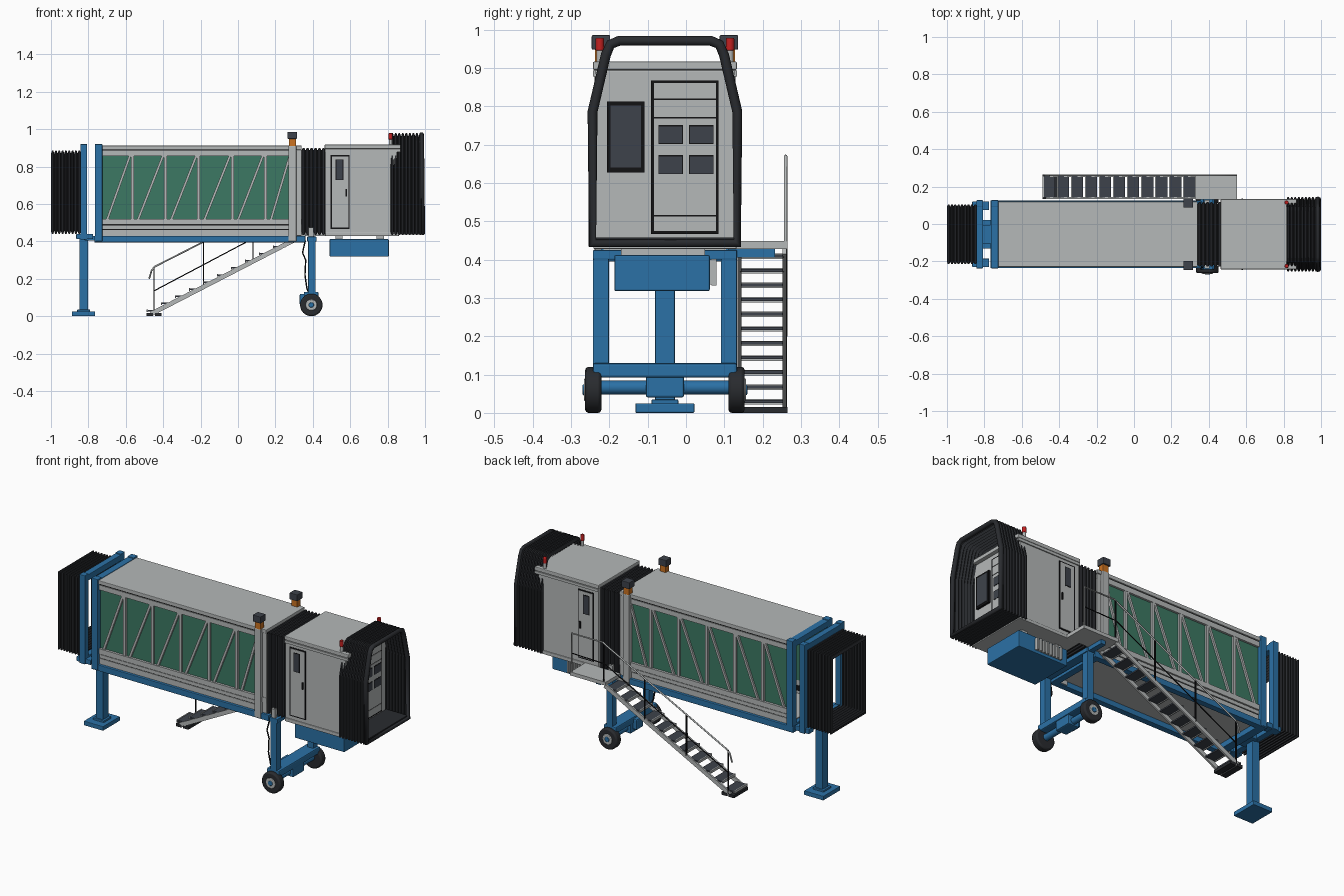
import bpy, bmesh, math
from mathutils import Vector, Matrix

if "Cube" in bpy.data.objects:
    bpy.data.objects.remove(bpy.data.objects["Cube"])

def material(name, r, g, b):
    m = bpy.data.materials.new(name)
    m.diffuse_color = (r, g, b, 1)
    m.use_nodes = True
    m.node_tree.nodes["Principled BSDF"].inputs["Base Color"].default_value = m.diffuse_color
    return m

GREY = material("light_grey_paint", 0.46, 0.48, 0.48)
BLUE = material("blue_paint", 0.024, 0.165, 0.38)
GREEN = material("green_glass", 0.045, 0.19, 0.125)
DARK = material("bellows_rubber", 0.022, 0.024, 0.028)
CHAR = material("charcoal", 0.048, 0.055, 0.07)
BLACK = material("black_trim", 0.006, 0.006, 0.007)
ORANGE = material("orange_lamp", 0.6, 0.17, 0.015)
RED = material("red_lamp", 0.55, 0.015, 0.015)
YC = -0.055  # centre line of the walkway

def finish(name, bm, mat, bevel=0, smooth=False):
    bmesh.ops.recalc_face_normals(bm, faces=bm.faces)
    me = bpy.data.meshes.new(name)
    bm.to_mesh(me)
    bm.free()
    ob = bpy.data.objects.new(name, me)
    bpy.context.collection.objects.link(ob)
    me.materials.append(mat)
    if bevel:
        b = ob.modifiers.new("bevel", 'BEVEL')
        b.width, b.segments = bevel, 2
    if smooth:
        bpy.ops.object.select_all(action='DESELECT')
        bpy.context.view_layer.objects.active = ob
        ob.select_set(True)
        bpy.ops.object.shade_smooth_by_angle(angle=math.radians(35))
    return ob

def boxes(name, mat, *dims, bevel=0):
    """Each dim: x0, x1, y0, y1, z0, z1."""
    bm = bmesh.new()
    for x0, x1, y0, y1, z0, z1 in dims:
        M = Matrix.Translation(((x0+x1)/2, (y0+y1)/2, (z0+z1)/2)) @ Matrix.Diagonal((x1-x0, y1-y0, z1-z0, 1))
        bmesh.ops.create_cube(bm, size=1, matrix=M)
    return finish(name, bm, mat, bevel)

def sides(x0, x1, d0, d1, z0, z1):
    """The same box on both sides of the walkway."""
    return [(x0, x1, YC-d1, YC-d0, z0, z1), (x0, x1, YC+d0, YC+d1, z0, z1)]

def rods(name, mat, w, pairs, h=None):
    bm = bmesh.new()
    for p, q in pairs:
        p, q = Vector(p), Vector(q)
        M = (Matrix.Translation((p+q)/2) @ (q-p).to_track_quat('Z', 'Y').to_matrix().to_4x4()
             @ Matrix.Diagonal((w, h or w, (q-p).length, 1)))
        bmesh.ops.create_cube(bm, size=1, matrix=M)
    return finish(name, bm, mat)

def cyl(name, mat, c, r, length, axis='Z', bevel=0, n=32):
    R = {'Z': Matrix(), 'Y': Matrix.Rotation(math.pi/2, 4, 'X'), 'X': Matrix.Rotation(math.pi/2, 4, 'Y')}[axis]
    bm = bmesh.new()
    bmesh.ops.create_cone(bm, cap_ends=True, segments=n, radius1=r, radius2=r, depth=length,
                          matrix=Matrix.Translation(c) @ R)
    return finish(name, bm, mat, bevel, True)

def tube(name, mat, pts, r, cyclic=False):
    cu = bpy.data.curves.new(name, 'CURVE')
    cu.dimensions, cu.bevel_depth, cu.bevel_resolution, cu.use_fill_caps = '3D', r, 2, True
    sp = cu.splines.new('POLY')
    sp.points.add(len(pts)-1)
    for p, co in zip(sp.points, pts):
        p.co = (*co, 1)
    sp.use_cyclic_u = cyclic
    ob = bpy.data.objects.new(name, cu)
    bpy.context.collection.objects.link(ob)
    cu.materials.append(mat)
    bpy.ops.object.select_all(action='DESELECT')
    bpy.context.view_layer.objects.active = ob
    ob.select_set(True)
    bpy.ops.object.convert(target='MESH')

def bellows(name, prof, x0, x1, folds, inset):
    """Accordion sleeve: outer and inner rings alternate along x."""
    bm = bmesh.new()
    cy = sum(p[0] for p in prof)/len(prof)
    cz = (min(p[1] for p in prof)+max(p[1] for p in prof))/2
    rings, step = [], (x1-x0)/folds
    for i in range(folds):
        for t, s in ((0, inset), (.3, 0), (.7, 0), (1, inset)):
            rings.append([bm.verts.new((x0+(i+t)*step, y+(cy-y)*s, z+(cz-z)*s)) for y, z in prof])
    n = len(prof)
    for a, b in zip(rings, rings[1:]):
        for k in range(n):
            bm.faces.new((a[k], a[(k+1) % n], b[(k+1) % n], b[k]))
    bmesh.ops.remove_doubles(bm, verts=bm.verts, dist=1e-5)
    return finish(name, bm, DARK)

# Rear bellows, hinge and portal frames
rect = lambda d, z0, z1: [(YC-d, z0), (YC+d, z0), (YC+d, z1), (YC-d, z1)]
bellows("rear_bellows", rect(.16, .44, .885), -1, -.84, 9, .07)
for name, x0, x1, zb in (("rear_portal", -.843, -.807, .41), ("tunnel_portal", -.765, -.725, .40)):
    boxes(name, BLUE, *sides(x0, x1, .145, .182, zb, .92), (x0, x1, YC-.17, YC+.17, .88, .915),
          (x0, x1, YC-.17, YC+.17, zb, zb+.04), bevel=.003)
boxes("hinge_bracket", BLUE, (-.82, -.75, YC-.05, YC+.05, .405, .43),
      *sides(-.865, -.775, .13, .175, .412, .44), bevel=.003)

# Rear support column
boxes("support_column", BLUE, (-.848, -.802, YC-.026, YC+.026, .02, .415), bevel=.003)
boxes("support_foot", BLUE, (-.888, -.765, YC-.077, YC+.077, 0, .025), (-.86, -.79, YC-.035, YC+.035, .02, .035), bevel=.003)

# Tunnel shell
boxes("tunnel_roof", GREY, (-.74, .34, YC-.174, YC+.174, .89, .912), bevel=.003)
boxes("tunnel_floor", GREY, (-.74, .36, YC-.16, YC+.16, .425, .445))
boxes("tunnel_rails", GREY, *sides(-.73, .34, .145, .17, .857, .885), *sides(-.73, .34, .15, .172, .49, .52),
      *sides(-.73, .34, .15, .165, .43, .462), *sides(-.73, .34, .15, .168, .466, .486))
boxes("tunnel_seal_lines", BLACK, *sides(-.73, .34, .148, .166, .884, .891), *sides(-.73, .34, .148, .162, .46, .49))
boxes("tunnel_windows", GREEN, *sides(-.73, .28, .15, .158, .515, .86))
cols = [-.565, -.388, -.21, -.03, .146]
boxes("truss_posts", GREY, *[b for x in cols for b in sides(x-.008, x+.008, .155, .169, .515, .86)])
starts = [-.73]+cols
rods("truss_diagonals", GREY, .013,
     [((a+.03, YC+s*.162, .515), (b-.012, YC+s*.162, .86)) for a, b in zip(starts, cols+[.29]) for s in (-1, 1)])
boxes("tunnel_base_beams", BLUE, *sides(-.768, .36, .145, .18, .395, .43),
      (-.768, -.72, YC-.17, YC+.17, .395, .43), (.32, .36, YC-.17, YC+.17, .395, .425), bevel=.003)

# Lamp posts at the front end of the tunnel
boxes("end_posts", GREY, *sides(.27, .312, .14, .184, .40, .91), *sides(.312, .34, .14, .17, .43, .89), bevel=.003)
boxes("lamp_bases", ORANGE, *sides(.273, .31, .15, .183, .905, .95), bevel=.002)
boxes("lamp_caps", CHAR, *sides(.265, .315, .143, .191, .948, .986), bevel=.003)

# Middle bellows
bellows("middle_bellows", rect(.172, .435, .9), .34, .468, 6, .06)

# Cab
boxes("cab_body", GREY, (.466, .85, YC-.182, YC+.182, .435, .895), bevel=.004)
boxes("cab_floor", GREY, (.466, .86, YC-.187, YC+.187, .428, .448), bevel=.003)
boxes("cab_roof", GREY, (.463, .87, YC-.188, YC+.188, .895, .917), bevel=.004)
boxes("cab_eaves", GREY, *sides(.466, .868, .18, .188, .878, .893))
for side, s in (("front", -1), ("back", 1)):
    def plate(name, mat, x0, x1, z0, z1, d):
        y = sorted((YC+s*.178, YC+s*d))
        boxes(f"{side}_{name}", mat, (x0, x1, *y, z0, z1))
    plate("door_seal", BLACK, .495, .597, .467, .862, .184)
    plate("door_panel", GREY, .502, .590, .474, .855, .186)
    plate("door_window_seal", BLACK, .522, .563, .728, .838, .187)
    plate("door_window", CHAR, .526, .559, .732, .834, .188)
    plate("door_handle", BLACK, .576, .584, .64, .68, .191)

# Cab front wall: side window and roller door
def wall(name, mat, x, *rects):
    boxes(name, mat, *[(.845, x, *r) for r in rects])
wall("wall_window_frame", BLACK, .862, (-.206, -.108, .628, .813))
wall("wall_window", CHAR, .864, (-.197, -.117, .64, .802))
wall("roller_door_frame", BLACK, .856, (-.092, .085, .467, .868))
wall("roller_door_slats", GREY, .858, *[(-.084, .078, a, b) for a, b in
     ((.475, .513), (.517, .768), (.772, .817), (.821, .861))])
panes = [(y, z) for y in (-.07, .01) for z in (.625, .704)]
wall("roller_pane_seals", BLACK, .859, *[(y-.002, y+.062, z-.002, z+.048) for y, z in panes])
wall("roller_panes", CHAR, .860, *[(y, y+.06, z, z+.044) for y, z in panes])

# Docking canopy
half = [(.202, .43), (.202, .79), (.165, .945), (.152, .974), (.128, .984)]
canopy = [(YC+y, z) for y, z in half]+[(YC-y, z) for y, z in reversed(half)]
bellows("docking_canopy", [(YC+(y-YC)*.985, .707+(z-.707)*.985) for y, z in canopy], .815, .985, 9, .07)
tube("canopy_rim", DARK, [(.987-(z-.43)*.01, YC+(y-YC)*.935, .707+(z-.707)*.954) for y, z in canopy], .013, True)
boxes("canopy_floor", DARK, (.85, .985, YC-.185, YC+.185, .436, .458))

# Red beacons on the cab roof
for side, s in (("front", -1), ("back", 1)):
    cyl(f"{side}_beacon_post", GREY, (.816, YC+s*.17, .93), .009, .04, n=16)
    cyl(f"{side}_beacon", RED, (.816, YC+s*.17, .962), .011, .034, bevel=.003, n=16)

# Machine box under the cab
boxes("machine_box", BLUE, (.49, .806, -.187, .062, .318, .412), bevel=.004)
boxes("machine_box_hangers", GREY, (.52, .56, -.17, .05, .408, .435), (.74, .78, -.17, .05, .408, .435))
boxes("machine_grille", GREY, (.535, .70, .06, .068, .335, .4),
      *[(.535+.022*k, .545+.022*k, .066, .08, .332, .402) for k in range(8)])

# Wheel bogie
boxes("lift_columns", BLUE, *sides(.375, .415, .146, .188, .12, .415), bevel=.003)
boxes("lift_rods", GREY, *sides(.378, .403, .165, .183, .41, .475))
boxes("bogie_beam", BLUE, (.352, .43, YC-.188, YC+.188, .092, .13),
      (.355, .425, YC-.05, YC+.05, .04, .1), (.33, .36, YC-.03, YC+.03, .06, .12), bevel=.006)
boxes("lift_cross_beam", BLUE, (.37, .42, YC-.188, YC+.188, .4, .425), bevel=.003)
cyl("axle", BLUE, (.39, YC, .066), .018, .36, 'Y')
for side, s in (("front", -1), ("back", 1)):
    cyl(f"{side}_tyre", DARK, (.392, YC+s*.187, .06), .06, .042, 'Y', .008)
    cyl(f"{side}_wheel_rim", GREY, (.392, YC+s*.19, .06), .03, .042, 'Y', .003)
    cyl(f"{side}_wheel_hub", BLUE, (.392, YC+s*.194, .06), .014, .042, 'Y', .003)
tube("hydraulic_hose", BLACK, [(.36, -.225, .405), (.345, -.23, .34), (.362, -.235, .30), (.358, -.235, .22),
                               (.368, -.23, .15), (.38, -.225, .12)], .004)

# Service stairs and landing
Y0, Y1 = .135, .262
boxes("stair_treads", CHAR, *[(-.485+.075*k, -.422+.075*k, Y0+.006, Y1-.006, .026+.038*k, .034+.038*k)
                              for k in range(11)])
boxes("tread_nosings", GREY, *[(-.488+.075*k, -.482+.075*k, Y0+.006, Y1-.006, .022+.038*k, .036+.038*k)
                               for k in range(11)])
rods("stair_stringers", GREY, .01, [((-.465, y, .012), (.335, y, .425)) for y in (Y0+.005, Y1-.005)], .024)
boxes("stair_feet", DARK, (-.49, -.455, Y0, Y1+.003, 0, .016), (-.445, -.41, Y0, Y1+.003, 0, .016))
boxes("stair_landing", GREY, (.325, .55, Y0-.005, Y1+.003, .428, .448))
boxes("landing_brackets", BLUE, (.38, .41, .11, Y1-.03, .405, .428))
YR = .26
tube("handrail", GREY, [(-.475, YR, .2), (-.462, YR, .245), (-.445, YR, .265), (.32, YR, .655), (.345, YR, .67),
                        (.545, YR, .67), (.545, YR, .44)], .0045)
tube("middle_rail", BLACK, [(-.45, YR, .135), (.335, YR, .55), (.545, YR, .555)], .003)
rods("rail_posts", BLACK, .006, [((x, YR, a), (x, YR, b)) for x, a, b in
     ((-.45, .015, .265), (-.185, .16, .398), (.08, .3, .535), (.34, .44, .668))])
